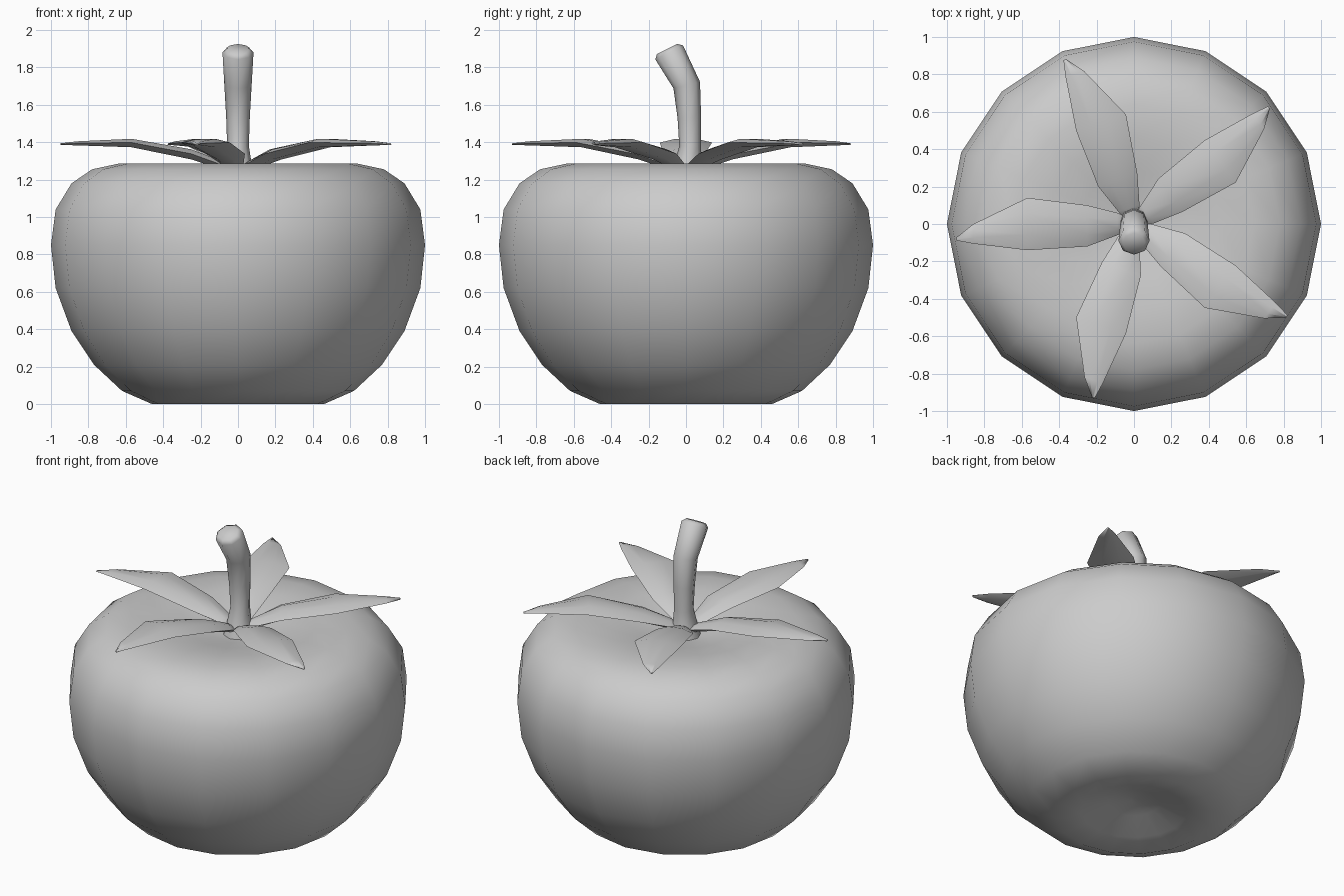
import bpy
from math import sin, cos, pi, radians

if "Cube" in bpy.data.objects:
    bpy.data.objects.remove(bpy.data.objects["Cube"])


def make(name, verts, faces, angle=180):
    me = bpy.data.meshes.new(name)
    me.from_pydata(verts, [], faces)
    ob = bpy.data.objects.new(name, me)
    bpy.context.collection.objects.link(ob)
    bpy.context.view_layer.objects.active = ob
    ob.select_set(True)
    bpy.ops.object.mode_set(mode='EDIT')
    bpy.ops.mesh.select_all(action='SELECT')
    bpy.ops.mesh.remove_doubles(threshold=0.0005)
    bpy.ops.mesh.normals_make_consistent(inside=False)
    bpy.ops.object.mode_set(mode='OBJECT')
    bpy.ops.object.shade_smooth_by_angle(angle=radians(angle))
    ob.select_set(False)
    return ob


def loft(name, rings, angle=180):
    # join equal rings of points into a tube with capped ends
    n = len(rings[0])
    verts = [p for r in rings for p in r]
    faces = [(i * n + j, i * n + (j + 1) % n, (i + 1) * n + (j + 1) % n, (i + 1) * n + j)
             for i in range(len(rings) - 1) for j in range(n)]
    faces += [tuple(range(n))[::-1], tuple(range(len(verts) - n, len(verts)))]
    return make(name, verts, faces, angle)


def ring(n, r, y=0, z=0, tilt=0):
    t = radians(tilt)
    return [(r * cos(2 * pi * k / n), y + r * sin(2 * pi * k / n) * cos(t),
             z + r * sin(2 * pi * k / n) * sin(t)) for k in range(n)]


# fruit body: 16-sided turned profile with dimples at top and bottom
profile = [(0.02, 0.10), (0.15, 0.08), (0.31, 0.025), (0.46, 0), (0.62, 0.07), (0.77, 0.21),
           (0.89, 0.39), (0.975, 0.62), (1, 0.85), (0.975, 1.04), (0.89, 1.18),
           (0.78, 1.255), (0.64, 1.285), (0.46, 1.278), (0.29, 1.25), (0.14, 1.215), (0.02, 1.20)]
loft("fruit_body", [ring(16, r, 0, z) for r, z in profile])

# bent stem: centre y, z, radius, tilt
stem = [(0.01, 1.18, 0.1, 0), (0.01, 1.27, 0.075, 0), (0.022, 1.38, 0.058, 0),
        (0.018, 1.53, 0.063, 3), (0.004, 1.705, 0.073, 14), (-0.09, 1.88, 0.083, 27),
        (-0.102, 1.898, 0.06, 27)]
loft("stem", [ring(8, r, y, z, t) for y, z, r, t in stem], 60)

# five leaves: distance out, sideways centre, half width, height, half thickness
leaf = [(0.02, 0, 0.03, 1.25, 0.02), (0.09, 0, 0.06, 1.28, 0.025), (0.25, 0.01, 0.11, 1.338, 0.03),
        (0.57, 0, 0.14, 1.398, 0.025), (0.86, 0.053, 0.052, 1.395, 0.012),
        (0.95, 0.08, 0.008, 1.39, 0.005)]
for k in range(5):
    rings = []
    for x, y, w, z, h in leaf:
        rings.append([(x, y - w, z), (x, y - w * 0.4, z - h), (x, y + w * 0.4, z - h),
                      (x, y + w, z), (x, y + w * 0.4, z + h * 0.8), (x, y - w * 0.4, z + h * 0.8)])
    ob = loft(f"leaf_{k + 1}", rings, 80)
    ob.rotation_euler.z = pi + radians(72 * k)
